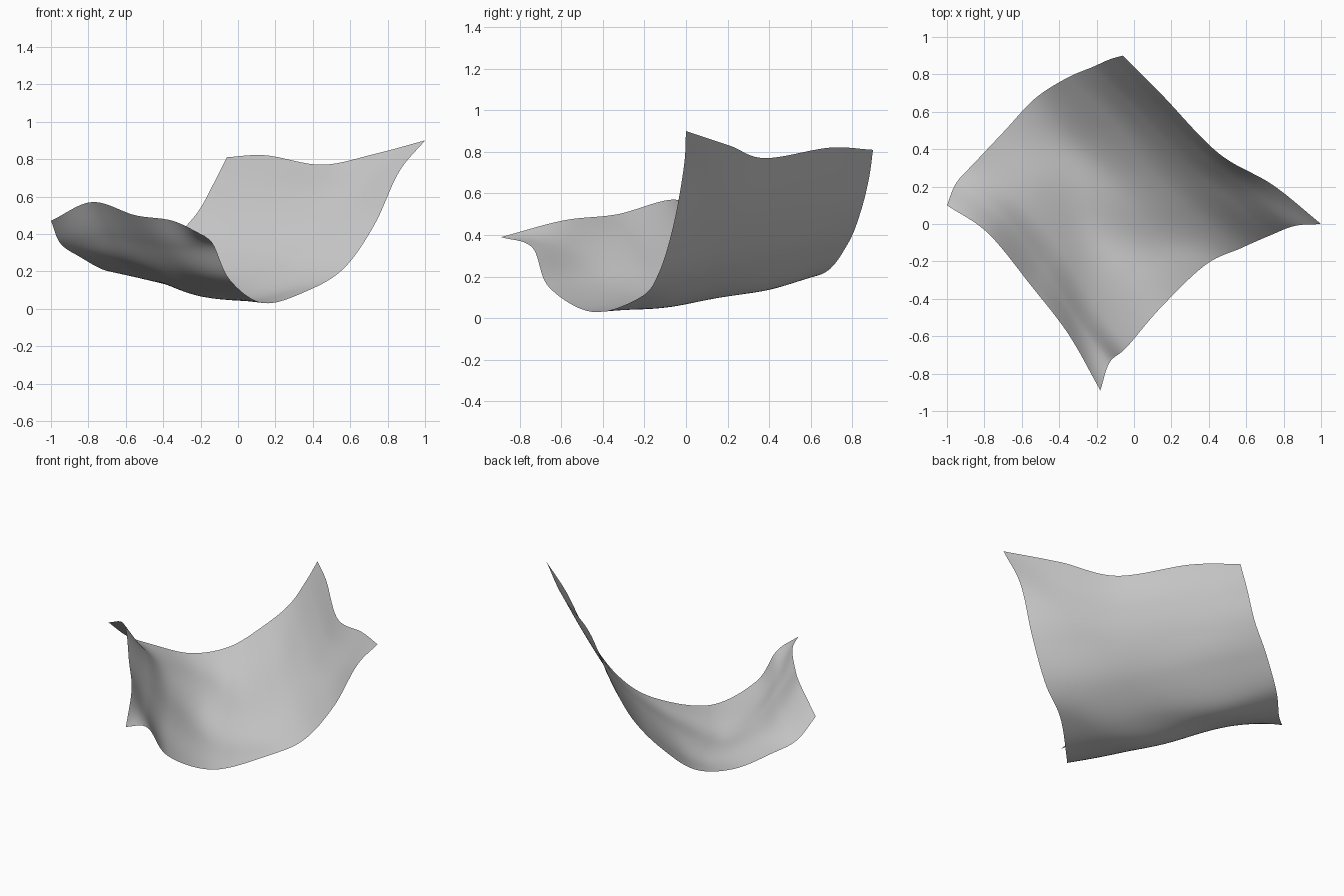
import bpy, bmesh, math
from mathutils import Vector

default_cube = bpy.data.objects.get("Cube")
if default_cube:
    bpy.data.objects.remove(default_cube, do_unlink=True)

# Guide lines across the valley, from the front edge to the back edge, in hundredths
GUIDES = [
    [(-18, -89, 39), (-13, -74, 34), (-4, -66, 15), (14, -45, 3), (38, -22, 10),
     (57, -13, 22), (73, -6, 45), (86, -1, 73), (100, 0, 90)],
    [(-35, -59, 47), (-30, -52, 33), (-22, -42, 17), (-4, -24, 5), (15, -9, 8),
     (35, 5, 23), (52, 12, 44), (64, 17, 64), (74, 21, 83)],
    [(-55, -33, 50), (-48, -24, 35), (-39, -14, 20), (-24, 0, 8), (-5, 13, 11),
     (13, 24, 25), (28, 32, 43), (38, 36, 60), (45, 38, 77)],
    [(-78, -5, 57), (-70, 4, 39), (-61, 13, 25), (-45, 29, 15), (-30, 42, 15),
     (-11, 54, 31), (1, 60, 47), (9, 65, 64), (15, 69, 82)],
    [(-100, 10, 47), (-95, 22, 35), (-85, 33, 28), (-69, 50, 20), (-53, 67, 22),
     (-36, 78, 36), (-22, 84, 51), (-13, 88, 67), (-6, 90, 81)],
]
STEPS_ACROSS, STEPS_ALONG = 80, 72


def smooth_point(points, t):
    """Point on a smooth curve through the given points, t from 0 to 1."""
    padded = [2 * points[0] - points[1], *points, 2 * points[-1] - points[-2]]
    spans = len(points) - 1
    i = min(int(t * spans), spans - 1)
    f = t * spans - i
    a, b, c, d = padded[i:i + 4]
    return b + 0.5 * f * (c - a + f * (2 * a - 5 * b + 4 * c - d + f * (3 * (b - c) + d - a)))


def wrinkle(u, v):
    """Gentle cloth folds that fade out towards the hem."""
    fade = math.sin(math.pi * u) * math.sin(math.pi * v)
    return 0.008 * fade * math.sin(17 * u + 5 * v) * math.cos(7 * v)


# Cloth sheet
guides = [[Vector(p) / 100 for p in row] for row in GUIDES]
bm = bmesh.new()
grid = []
for i in range(STEPS_ACROSS + 1):
    u = i / STEPS_ACROSS
    section = [smooth_point(row, u) for row in guides]
    line = []
    for j in range(STEPS_ALONG + 1):
        v = j / STEPS_ALONG
        point = smooth_point(section, v)
        point.z += wrinkle(u, v)
        line.append(bm.verts.new(point))
    grid.append(line)

for near, far in zip(grid, grid[1:]):
    for j in range(STEPS_ALONG):
        bm.faces.new((near[j], far[j], far[j + 1], near[j + 1]))

mesh = bpy.data.meshes.new("cloth_sheet")
bm.to_mesh(mesh)
bm.free()
mesh.shade_smooth()
cloth = bpy.data.objects.new("cloth_sheet", mesh)
bpy.context.collection.objects.link(cloth)

# Plain grey fabric
fabric = bpy.data.materials.new("grey_fabric")
fabric.use_nodes = True
colour = (0.6, 0.6, 0.6, 1)
fabric.diffuse_color = colour
shader = next(n for n in fabric.node_tree.nodes if n.type == "BSDF_PRINCIPLED")
shader.inputs["Base Color"].default_value = colour
shader.inputs["Roughness"].default_value = 0.8
mesh.materials.append(fabric)
